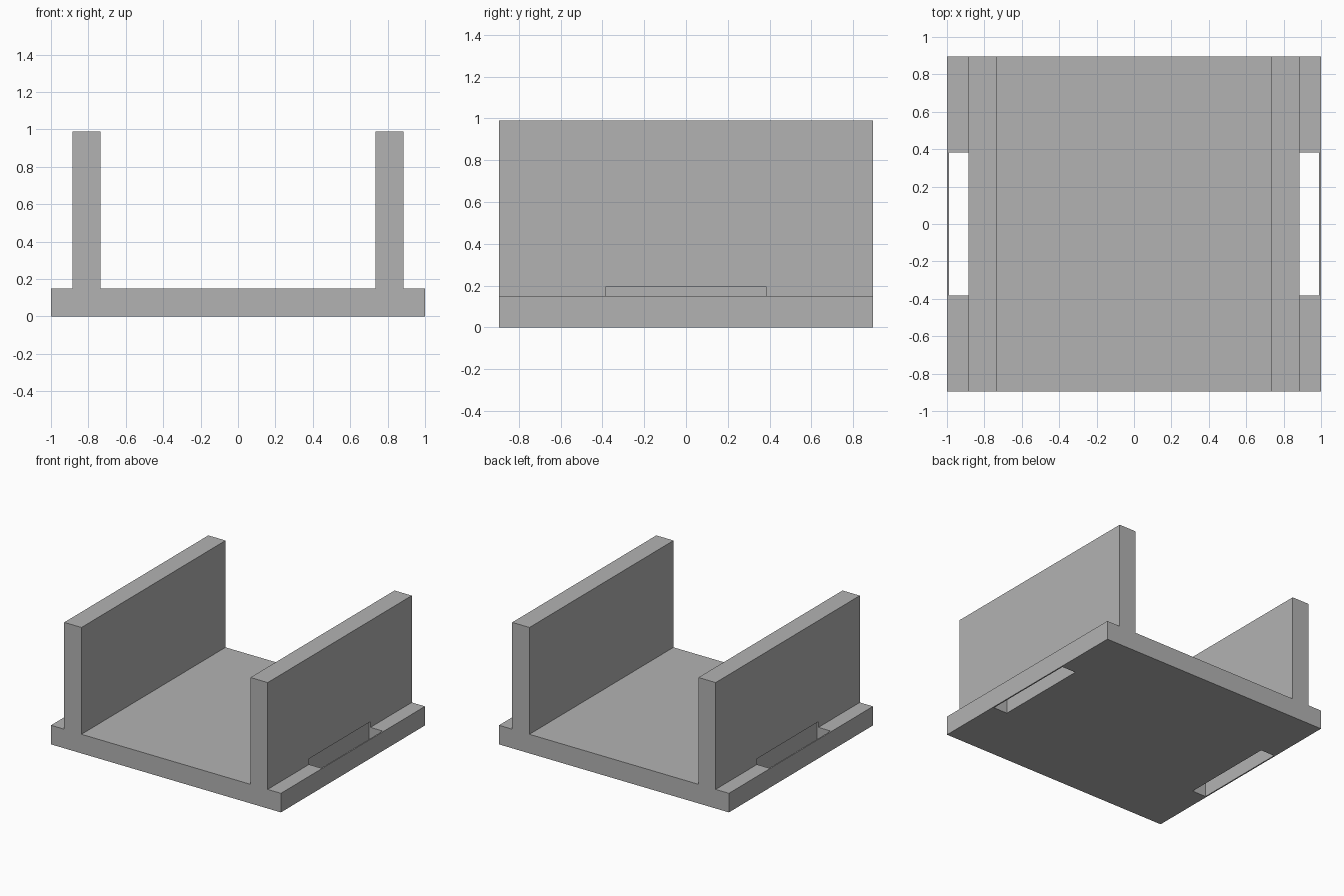
import bpy
import bmesh

if "Cube" in bpy.data.objects:
    bpy.data.objects.remove(bpy.data.objects["Cube"], do_unlink=True)

HALF_LENGTH = 0.895
BASE_TOP, WALL_TOP = 0.15, 0.99
WALL_IN, WALL_OUT = 0.735, 0.885

grey = bpy.data.materials.new("plain grey")
grey.use_nodes = True
grey.diffuse_color = (0.45, 0.45, 0.45, 1)
grey.node_tree.nodes["Principled BSDF"].inputs["Base Color"].default_value = (0.45, 0.45, 0.45, 1)


def extrude_profile(name, points, half_length):
    """Extrude an XZ outline along Y, centred on y = 0."""
    bm = bmesh.new()
    face = bm.faces.new([bm.verts.new((x, -half_length, z)) for x, z in points])
    new = bmesh.ops.extrude_face_region(bm, geom=[face])["geom"]
    verts = [v for v in new if isinstance(v, bmesh.types.BMVert)]
    bmesh.ops.translate(bm, verts=verts, vec=(0, 2 * half_length, 0))
    bmesh.ops.recalc_face_normals(bm, faces=bm.faces[:])
    mesh = bpy.data.meshes.new(name)
    bm.to_mesh(mesh)
    bm.free()
    mesh.materials.append(grey)
    obj = bpy.data.objects.new(name, mesh)
    bpy.context.collection.objects.link(obj)
    return obj


# Channel: base plate with two upright walls, one mirrored outline
right_half = [(1, 0), (1, BASE_TOP), (WALL_OUT, BASE_TOP), (WALL_OUT, WALL_TOP),
              (WALL_IN, WALL_TOP), (WALL_IN, BASE_TOP)]
outline = right_half + [(-x, z) for x, z in reversed(right_half)]
channel = extrude_profile("channel_body", outline, HALF_LENGTH)

# Strap slots: cut through each flange and slightly into the wall foot
for side, label in ((1, "left"), (-1, "right")):
    slot = [(side * x, z) for x, z in ((0.87, -0.1), (0.99, -0.1), (0.99, 0.195), (0.87, 0.195))]
    cutter = extrude_profile(label + "_slot_cutter", slot, 0.382)
    cutter.hide_render = True
    cut = channel.modifiers.new(label + "_slot", "BOOLEAN")
    cut.operation = "DIFFERENCE"
    cut.solver = "EXACT"
    cut.object = cutter
    bpy.context.view_layer.objects.active = channel
    bpy.ops.object.modifier_apply(modifier=cut.name)
    bpy.data.objects.remove(cutter, do_unlink=True)
